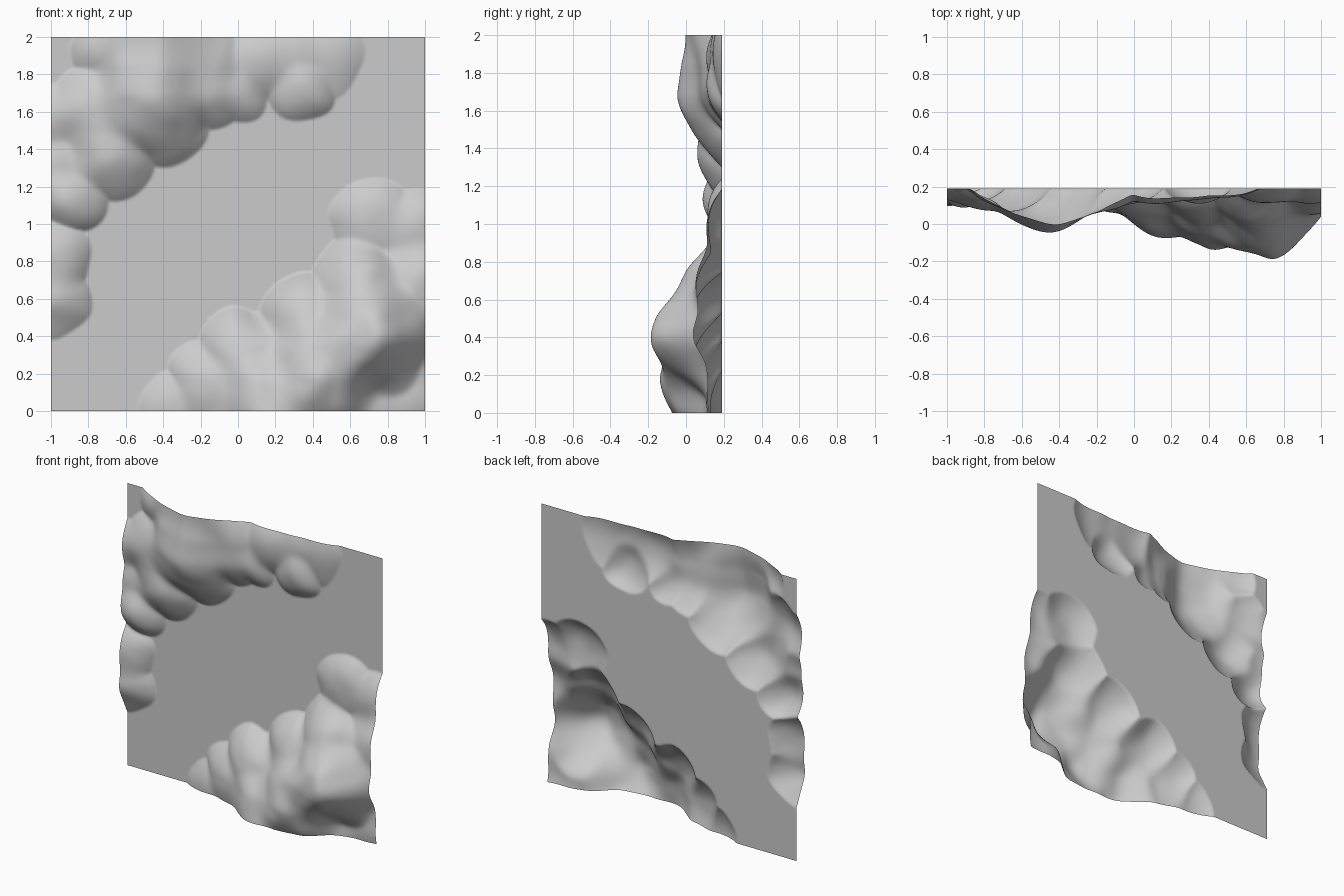
import bpy, bmesh
from mathutils import Vector, noise

cube = bpy.data.objects.get("Cube")
if cube:
    bpy.data.objects.remove(cube)

sheet_depth = 0.19
grid_steps = 180
crease_sharpness = 4
lumps = []


def ridge(start, end, count, radius, height, growth=1):
    """Strew rounded lumps evenly from start to end, given as (x, z)."""
    first, last = Vector(start), Vector(end)
    for index in range(count):
        along = index / (count - 1)
        swell = 1 + (growth - 1) * along
        lumps.append((first.lerp(last, along), radius, height * swell))


# Upper mass: crest, peak, overhanging rim and the tongues along the top
ridge(start=(-.75, 1.6), end=(-.2, 1.8), count=3, radius=.28, height=.12)
ridge(start=(-.46, 1.7), end=(-.44, 2), count=2, radius=.36, height=.23, growth=.8)
ridge(start=(-.68, 1.93), end=(-.2, 1.95), count=2, radius=.22, height=.1)
ridge(start=(-.9, 1.15), end=(-.15, 1.68), count=4, radius=.2, height=.1)
ridge(start=(-.7, 1.4), end=(-.4, 1.55), count=2, radius=.25, height=.12)
ridge(start=(-.95, 1.57), end=(-.95, 1.3), count=2, radius=.2, height=.06)
ridge(start=(0, 1.7), end=(.35, 1.73), count=2, radius=.18, height=.08)
ridge(start=(.1, 1.88), end=(.45, 1.9), count=3, radius=.23, height=.08, growth=.6)

# Small mass on the right-hand edge of the panel
ridge(start=(-1, .8), end=(-1, .6), count=2, radius=.22, height=.09)

# Lower mass: main ridge, slopes on both sides of it, and a shoulder
ridge(start=(.2, 0), end=(.7, .4), count=3, radius=.37, height=.27, growth=1.35)
ridge(start=(.12, .25), end=(.65, .65), count=3, radius=.29, height=.16, growth=1.3)
ridge(start=(-.34, 0), end=(0, .35), count=3, radius=.2, height=.06, growth=2)
ridge(start=(.72, 1), end=(.95, .95), count=2, radius=.23, height=.08)
ridge(start=(.9, .1), end=(.95, .65), count=3, radius=.32, height=.08, growth=1.7)
ridge(start=(.6, 0), end=(-.06, .1), count=2, radius=.3, height=.13)


def relief(x, z):
    """Height of the rock above the flat sheet, with an organic outline."""
    place = Vector((x, z, 0))
    drift = noise.noise_vector(place * 4).to_2d() * .04
    warped = place.to_2d() + drift
    total = 0
    for centre, radius, height in lumps:
        dome = 1 - (warped - centre).length_squared / radius ** 2
        if dome > 0:
            total += (height * dome) ** crease_sharpness
    rough = noise.noise(place * 6)
    return total ** (1 / crease_sharpness) * (1 + rough * .08)


# Flat sheet pushed forward into rocky masses at opposite corners
bm = bmesh.new()
bmesh.ops.create_grid(bm, x_segments=grid_steps, y_segments=grid_steps, size=1)
for vert in bm.verts:
    x, z = vert.co.x, vert.co.y + 1
    vert.co = (x, sheet_depth - relief(x, z), z)
for face in bm.faces:
    face.smooth = True
mesh = bpy.data.meshes.new("rock_relief_panel")
bm.to_mesh(mesh)
bm.free()
panel = bpy.data.objects.new("rock_relief_panel", mesh)
bpy.context.collection.objects.link(panel)
